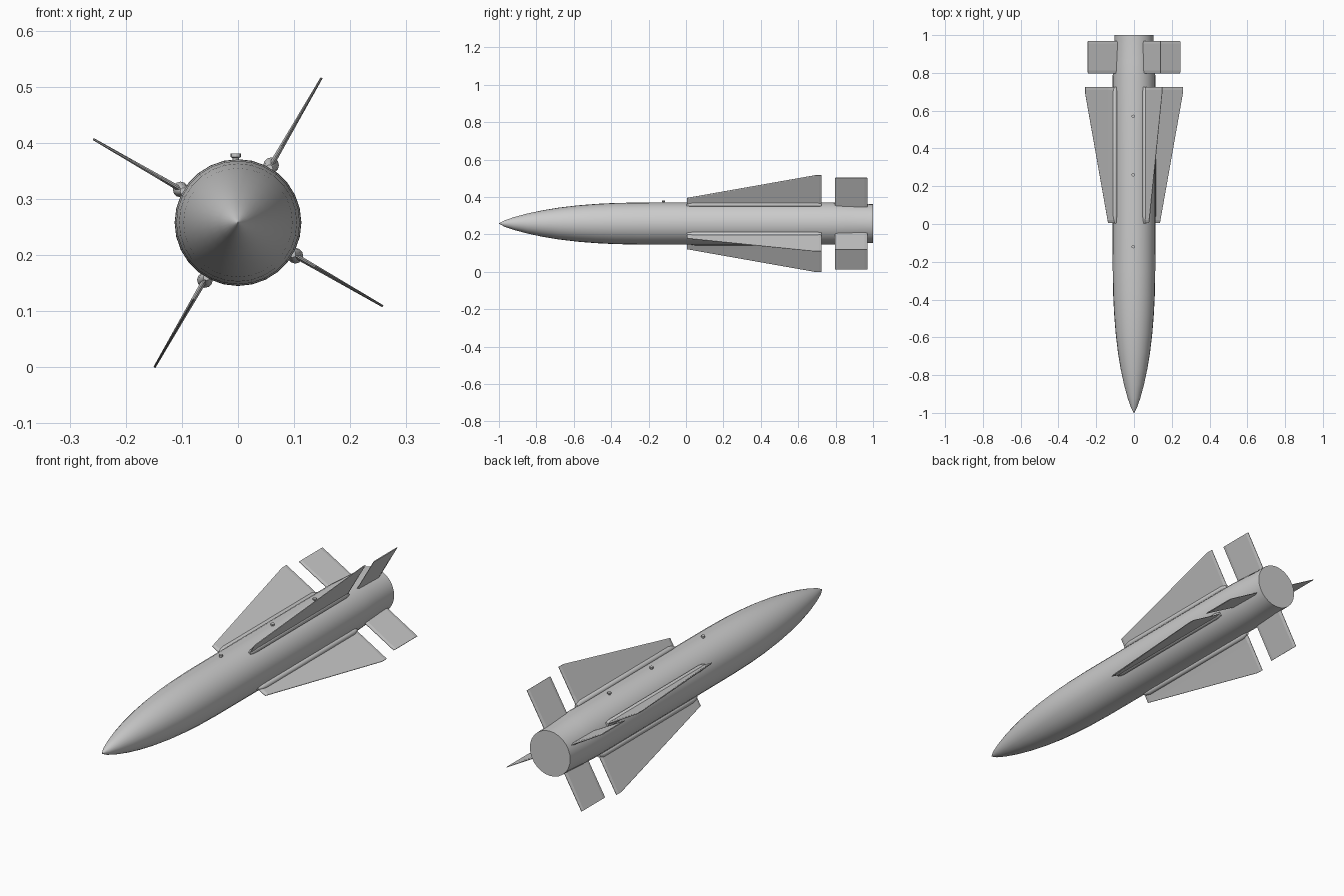
import bpy, bmesh, math
from mathutils import Matrix, Vector

if "Cube" in bpy.data.objects:
    bpy.data.objects.remove(bpy.data.objects["Cube"])

AXIS_Z = 0.258
FIN_ANGLES = (60, 150, 240, 330)


def make_object(name, verts, faces, matrix=None, smooth=None):
    mesh = bpy.data.meshes.new(name)
    bm = bmesh.new()
    vs = [bm.verts.new(v) for v in verts]
    for f in faces:
        bm.faces.new([vs[i] for i in f])
    bmesh.ops.remove_doubles(bm, verts=bm.verts, dist=1e-5)
    bmesh.ops.recalc_face_normals(bm, faces=bm.faces)
    if matrix:
        bm.transform(matrix)
    bm.to_mesh(mesh)
    bm.free()
    obj = bpy.data.objects.new(name, mesh)
    bpy.context.collection.objects.link(obj)
    if smooth:
        bpy.ops.object.select_all(action='DESELECT')
        obj.select_set(True)
        bpy.context.view_layer.objects.active = obj
        bpy.ops.object.shade_smooth_by_angle(angle=math.radians(smooth))
    return obj


def loft(name, rings, matrix=None, smooth=None):
    """Skin a list of equal-length closed rings and cap both ends."""
    n = len(rings[0])
    verts = [p for ring in rings for p in ring]
    faces = [(k * n + i, k * n + (i + 1) % n, (k + 1) * n + (i + 1) % n, (k + 1) * n + i)
             for k in range(len(rings) - 1) for i in range(n)]
    faces += [tuple(range(n)), tuple(range((len(rings) - 1) * n, len(rings) * n))]
    return make_object(name, verts, faces, matrix, smooth)


def ring_y(y, r, n, cx=0.0):
    return [(cx + r * math.cos(2 * math.pi * i / n), y, r * math.sin(2 * math.pi * i / n))
            for i in range(n)]


def ring_z(z, r, n):
    return [(r * math.cos(2 * math.pi * i / n), r * math.sin(2 * math.pi * i / n), z)
            for i in range(n)]


# Body: pointed ogive nose, cylinder, slightly narrowed tail
profile = [(-1, 0.001), (-0.97, 0.017), (-0.92, 0.034), (-0.85, 0.053), (-0.77, 0.070),
           (-0.68, 0.085), (-0.58, 0.097), (-0.48, 0.105), (-0.38, 0.110), (-0.25, 0.1125),
           (0, 0.113), (0.4, 0.113), (0.78, 0.113), (0.86, 0.109), (0.94, 0.105), (1, 0.104)]
loft("body", [ring_y(y, r, 28) for y, r in profile],
     Matrix.Translation((0, 0, AXIS_Z)), smooth=40)


# Thin plate with bevelled leading and trailing edges; x is the radial direction
def fin(name, root, tip, thick_root, thick_tip, matrix):
    def section(x, y0, y1, t):
        e = 0.015
        return [(x, y0, 0.001), (x, y0 + e, t), (x, y1 - e, t), (x, y1, 0.001),
                (x, y1, -0.001), (x, y1 - e, -t), (x, y0 + e, -t), (x, y0, -0.001)]
    x0, a0, b0 = root
    x1, a1, b1 = tip
    return section(x0, a0, b0, thick_root), section(x1, a1, b1, thick_tip)


for number, angle in enumerate(FIN_ANGLES, 1):
    place = Matrix.Translation((0, 0, AXIS_Z)) @ Matrix.Rotation(-math.radians(angle), 4, 'Y')

    # Long swept wing: short square front edge, then slanted to the tip
    root, mid = fin("", (0.105, 0.005, 0.725), (0.158, 0.005, 0.725), 0.005, 0.004, place)
    _, tip = fin("", (0.105, 0, 0.725), (0.298, 0.69, 0.725), 0.005, 0.002, place)
    loft(f"wing_{number}", [root, mid, tip], place)

    # Rectangular tail fin
    sections = fin("", (0.100, 0.797, 0.97), (0.282, 0.797, 0.97), 0.005, 0.002, place)
    loft(f"tail_fin_{number}", sections, place)

    # Rounded fairing along the wing root
    rings = [ring_y(0.003, 0.006, 12, 0.112), ring_y(0.02, 0.011, 12, 0.116),
             ring_y(0.045, 0.014, 12, 0.118), ring_y(0.70, 0.014, 12, 0.118),
             ring_y(0.725, 0.009, 12, 0.114)]
    loft(f"wing_fairing_{number}", rings, place, smooth=40)

# Mounting lugs along the top
for number, y in enumerate((-0.12, 0.26, 0.57), 1):
    top = 0.381
    rings = [ring_z(0.36, 0.006, 12), ring_z(top - 0.008, 0.006, 12),
             ring_z(top - 0.006, 0.009, 12), ring_z(top, 0.009, 12)]
    loft(f"mounting_lug_{number}", rings, Matrix.Translation((-0.004, y, 0)), smooth=30)
